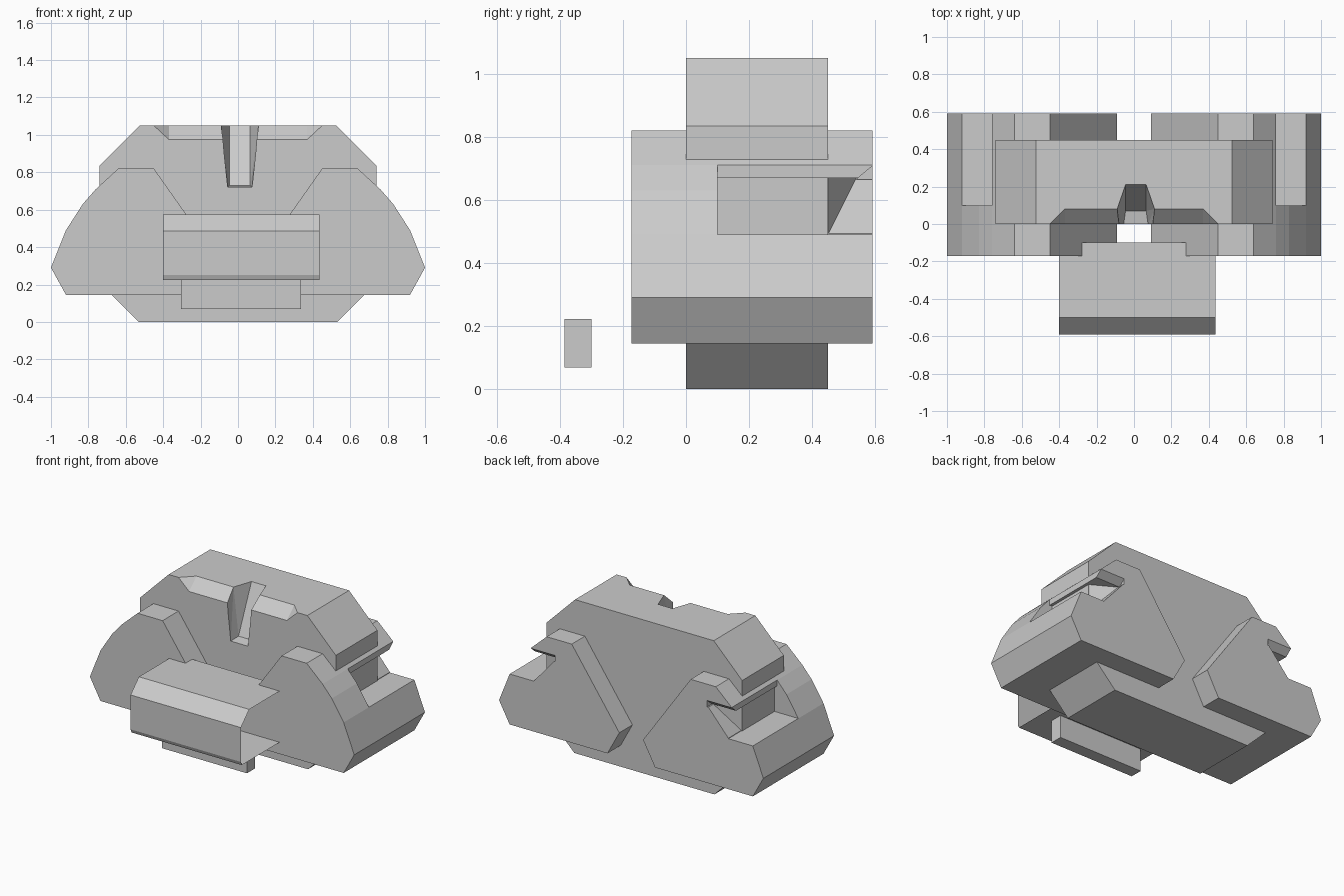
import bpy, bmesh

if "Cube" in bpy.data.objects:
    bpy.data.objects.remove(bpy.data.objects["Cube"])


def finish(name, bm):
    bmesh.ops.recalc_face_normals(bm, faces=bm.faces[:])
    me = bpy.data.meshes.new(name)
    bm.to_mesh(me)
    bm.free()
    ob = bpy.data.objects.new(name, me)
    bpy.context.collection.objects.link(ob)
    return ob


def prism(name, profile, y0, y1, side=1):
    """Extrude an x/z outline along y; side=-1 mirrors it in x."""
    bm = bmesh.new()
    face = bm.faces.new([bm.verts.new((x * side, y0, z)) for x, z in profile])
    new = bmesh.ops.extrude_face_region(bm, geom=[face])["geom"]
    verts = [v for v in new if isinstance(v, bmesh.types.BMVert)]
    bmesh.ops.translate(bm, verts=verts, vec=(0, y1 - y0, 0))
    return finish(name, bm)


def hull(name, points):
    bm = bmesh.new()
    for p in points:
        bm.verts.new(p)
    bmesh.ops.convex_hull(bm, input=bm.verts[:])
    return finish(name, bm)


def cut(ob, cutter):
    cutter.hide_render = True
    mod = ob.modifiers.new("cut", "BOOLEAN")
    mod.operation = "DIFFERENCE"
    mod.solver = "EXACT"
    mod.object = cutter
    bpy.context.view_layer.objects.active = ob
    bpy.ops.object.modifier_apply(modifier=mod.name)
    bpy.data.objects.remove(cutter)


def both(points, centre=0):
    return [(centre + s * x, y, z) for x, y, z in points for s in (1, -1)]


# Central block with chamfered corners
half = [(0.53, 0), (0.74, 0.21), (0.74, 0.835), (0.525, 1.05)]
body = prism("central_block", half + [(-x, z) for x, z in reversed(half)], 0, 0.45)

# Bevelled recess along the top front edge, and tapered slot in its middle
cut(body, hull("edge_cutter", both([
    (0.37, 0.08, 1.05), (0.37, 0, 0.975), (0.45, 0, 1.05), (0.45, -0.1, 1.15)])))
cut(body, hull("slot_cutter", both([
    (0.1, -0.1, 1.15), (0.1, 0.08, 1.05), (0.065, -0.1, 0.72), (0.065, 0, 0.72),
    (0.055, 0.07, 0.73), (0.055, 0.232, 1.1)], 0.01)))

# Side blocks with rear notches
outline = [(0.18, 0.145), (0.92, 0.145), (1.0, 0.29), (0.92, 0.49), (0.83, 0.63),
           (0.76, 0.71), (0.64, 0.82), (0.45, 0.82), (0.09, 0.31)]
notch = [(0.735, 0.49), (1.1, 0.49), (1.1, 0.712), (0.76, 0.712), (0.76, 0.67), (0.735, 0.67)]
for side, label in ((-1, "left"), (1, "right")):
    block = prism(label + "_side_block", outline, -0.172, 0.592, side)
    cut(block, prism("notch_cutter", notch, 0.1, 0.7, side))
    # Flared inner wall and bevelled ceiling at the back of the notch
    flare = [(0.738, 0.45, 0.49), (0.738, 0.45, 0.67), (0.58, 0.54, 0.67), (0.58, 0.65, 0.67),
             (0.738, 0.65, 0.49), (0.8, 0.45, 0.49), (0.8, 0.65, 0.49),
             (0.8, 0.45, 0.67), (0.8, 0.65, 0.67)]
    cut(block, hull("flare_cutter", [(x * side, y, z) for x, y, z in flare]))
    bevel = [(x * side, y, z) for x in (0.575, 0.85)
             for y, z in ((0.54, 0.665), (0.65, 0.757), (0.65, 0.665))]
    cut(block, hull("bevel_cutter", bevel))

# Folded sheet at the front, open at both ends
fold = [(-0.1, 0.575), (-0.5, 0.575), (-0.59, 0.485), (-0.59, 0.25), (-0.58, 0.225), (-0.17, 0.225)]
bm = bmesh.new()
rows = [[bm.verts.new((x, y, z)) for x in (-0.4, 0.435)] for y, z in fold]
for a, b in zip(rows, rows[1:]):
    bm.faces.new((a[0], b[0], b[1], a[1]))
finish("front_sheet", bm)

# Bar under the front sheet
bar = [(-0.305, 0.068), (0.337, 0.068), (0.337, 0.223), (-0.305, 0.223)]
prism("lower_bar", bar, -0.385, -0.3)
